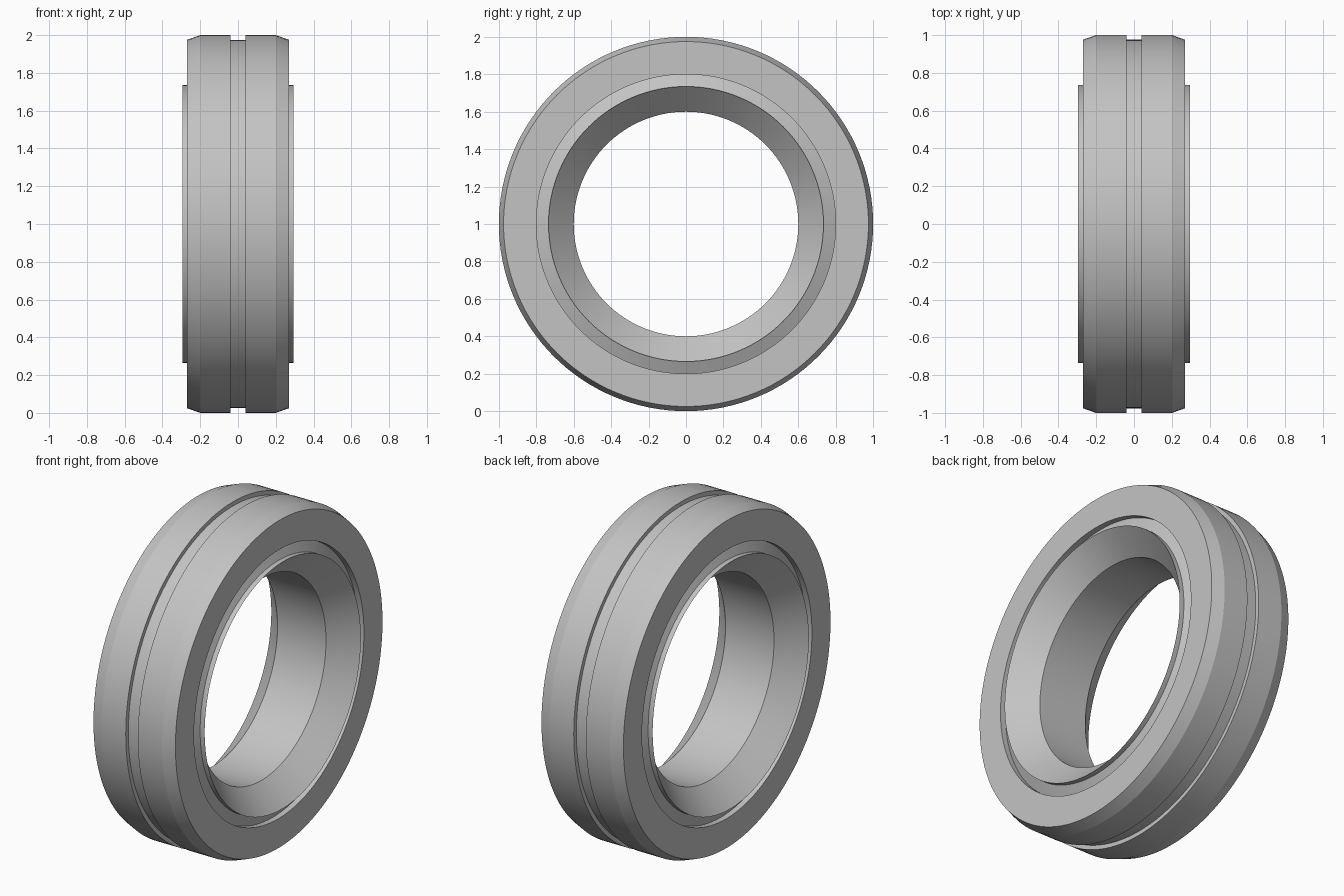
import bpy
import bmesh
import math

cube = bpy.data.objects.get("Cube")
if cube:
    bpy.data.objects.remove(cube, do_unlink=True)

SEGMENTS = 128


def make_material(name, rgb):
    mat = bpy.data.materials.new(name)
    mat.use_nodes = True
    colour = (*rgb, 1.0)
    mat.diffuse_color = colour
    mat.node_tree.nodes["Principled BSDF"].inputs["Base Color"].default_value = colour
    return mat


def ring(name, half_outer, half_inner, mat):
    """Lathe a closed section around the x axis; each half is (x, radius) on +x, mirrored to -x."""
    mirror = lambda pts: [(-x, r) for x, r in reversed(pts)]
    section = half_outer + half_inner + mirror(half_inner) + mirror(half_outer)
    bm = bmesh.new()
    loops = []
    for i in range(SEGMENTS):
        a = math.tau * i / SEGMENTS
        loops.append([bm.verts.new((x, r * math.sin(a), 1 + r * math.cos(a)))
                      for x, r in section])
    n = len(section)
    for i in range(SEGMENTS):
        here, there = loops[i], loops[(i + 1) % SEGMENTS]
        for j in range(n):
            k = (j + 1) % n
            bm.faces.new((here[j], here[k], there[k], there[j]))
    bmesh.ops.recalc_face_normals(bm, faces=bm.faces)
    mesh = bpy.data.meshes.new(name)
    bm.to_mesh(mesh)
    bm.free()
    mesh.materials.append(mat)
    obj = bpy.data.objects.new(name, mesh)
    bpy.context.collection.objects.link(obj)
    bpy.ops.object.select_all(action="DESELECT")
    obj.select_set(True)
    bpy.context.view_layer.objects.active = obj
    bpy.ops.object.shade_smooth_by_angle(angle=math.radians(15))
    return obj


steel = make_material("grey steel", (0.55, 0.55, 0.55))

# Outer ring: central groove, chamfered rims, flat sides, plain bore
ring("outer_ring",
     [(0.04, 0.975), (0.04, 1.0), (0.2, 1.0), (0.27, 0.975)],
     [(0.27, 0.8), (0.23, 0.8)], steel)

# Inner ring: sloped shoulder, raised lip, wide chamfer into the bore
ring("inner_ring",
     [(0.235, 0.8), (0.265, 0.735), (0.295, 0.735)],
     [(0.16, 0.6)], steel)
